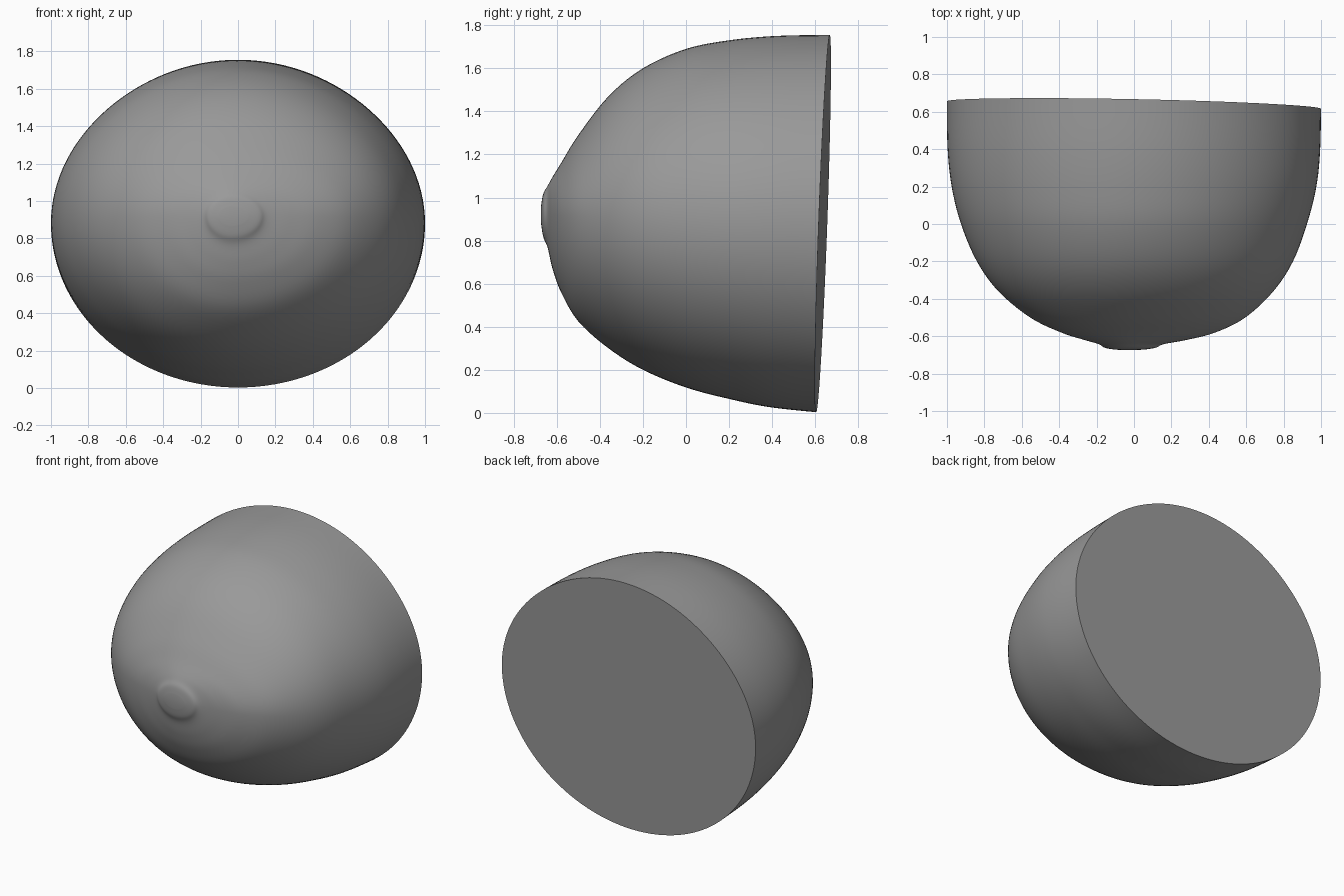
import bpy, bmesh, math

if "Cube" in bpy.data.objects:
    bpy.data.objects.remove(bpy.data.objects["Cube"])

# Cross-sections from the back rim to the front tip: y, left x, right x, top z, bottom z
SECTIONS = [
    (0.636, -1.0, 1.0, 1.755, 0.003),
    (0.40, -0.997, 0.995, 1.75, 0.027),
    (0.20, -0.975, 0.975, 1.73, 0.065),
    (0.00, -0.925, 0.925, 1.69, 0.118),
    (-0.20, -0.84, 0.85, 1.60, 0.20),
    (-0.36, -0.725, 0.745, 1.47, 0.30),
    (-0.50, -0.555, 0.595, 1.29, 0.425),
    (-0.58, -0.39, 0.435, 1.16, 0.56),
    (-0.62, -0.265, 0.28, 1.095, 0.67),
    (-0.642, -0.19, 0.16, 1.055, 0.765),
    (-0.662, -0.155, 0.115, 1.02, 0.815),
    (-0.672, -0.10, 0.05, 0.97, 0.87),
]
TIP = (-0.03, -0.674, 0.92)
SIDES, STEPS = 128, 5


def catmull(a, b, c, d, t):
    return 0.5 * (2*b + (c - a)*t + (2*a - 5*b + 4*c - d)*t*t + (3*b - a - 3*c + d)*t**3)


def smooth_sections():
    n = len(SECTIONS)
    for i in range(n - 1):
        quad = [SECTIONS[min(max(i + k, 0), n - 1)] for k in (-1, 0, 1, 2)]
        for s in range(STEPS):
            yield [catmull(*v, s / STEPS) for v in zip(*quad)]
    yield SECTIONS[-1]


def ring(bm, y, left, right, top, bottom):
    # Four quarter ellipses about a drifting centre; the back rim is tilted
    f = (0.636 - y) / 1.311
    cx, cz = -0.03 * f, 0.88 + 0.04 * f
    tilt = max(0, min(1, (y - 0.2) / 0.436))
    verts = []
    for k in range(SIDES):
        a = 2 * math.pi * k / SIDES
        c, s = math.cos(a), math.sin(a)
        # upper corners are very slightly flattened
        r = 1 - (0.012 * math.sin(2 * a) ** 2 if s > 0 else 0)
        x = cx + r * c * ((right - cx) if c > 0 else (cx - left))
        z = cz + r * s * ((top - cz) if s > 0 else (cz - bottom))
        verts.append(bm.verts.new((x, y + tilt * (0.036 * (z - 0.88) - 0.02 * x), z)))
    return verts


# Dome body with raised front nub and flat back
bm = bmesh.new()
rings = [ring(bm, *s) for s in smooth_sections()]
for a, b in zip(rings, rings[1:]):
    for k in range(SIDES):
        j = (k + 1) % SIDES
        bm.faces.new((a[k], a[j], b[j], b[k]))
tip = bm.verts.new(TIP)
for k in range(SIDES):
    bm.faces.new((rings[-1][k], rings[-1][(k + 1) % SIDES], tip))
bm.faces.new(rings[0])
bmesh.ops.recalc_face_normals(bm, faces=bm.faces)

mesh = bpy.data.meshes.new("dome_body")
bm.to_mesh(mesh)
bm.free()
body = bpy.data.objects.new("dome_body", mesh)
bpy.context.collection.objects.link(body)
bpy.context.view_layer.objects.active = body
body.select_set(True)
bpy.ops.object.shade_smooth_by_angle(angle=math.radians(50))

# Dark grey finish
grey = bpy.data.materials.new("dark_grey")
grey.diffuse_color = (0.32, 0.32, 0.32, 1)
grey.use_nodes = True
grey.node_tree.nodes["Principled BSDF"].inputs["Base Color"].default_value = grey.diffuse_color
mesh.materials.append(grey)
